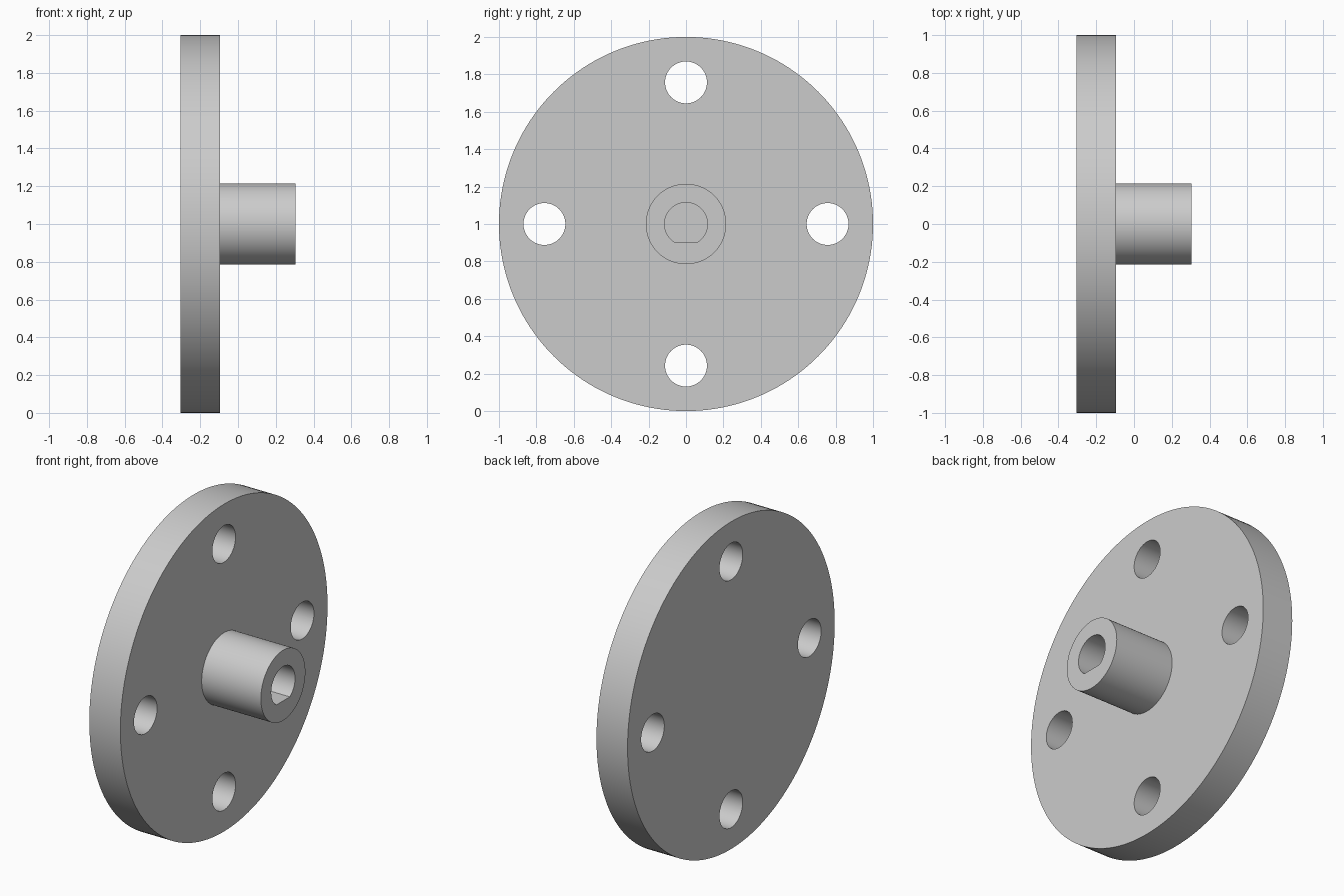
import bpy
import bmesh
from math import pi, cos, sin, asin, radians

cube = bpy.data.objects.get("Cube")
if cube:
    bpy.data.objects.remove(cube, do_unlink=True)

# Main dimensions
BACK, FACE, TIP = -0.305, -0.095, 0.305
CENTRE_Z = 1.0
DISC_R, BOSS_R = 1.0, 0.215
HOLE_R, HOLE_OFFSET = 0.112, 0.757
BORE_R, BORE_FLAT = 0.115, 0.095

metal = bpy.data.materials.new("light grey metal")
metal.use_nodes = True
GREY = (0.6, 0.6, 0.6, 1)
metal.diffuse_color = GREY
metal.node_tree.nodes["Principled BSDF"].inputs["Base Color"].default_value = GREY


def circle(radius, count):
    return [(radius * cos(2 * pi * i / count), radius * sin(2 * pi * i / count))
            for i in range(count)]


def d_shape(radius, flat, count):
    """Circle cut by a straight chord at the bottom."""
    start = -asin(flat / radius)
    sweep = pi - 2 * start
    return [(radius * cos(start + sweep * i / count),
             radius * sin(start + sweep * i / count)) for i in range(count + 1)]


def prism(name, outline, x0, x1, y=0, z=0):
    """Extrude a (y, z) outline along x."""
    bm = bmesh.new()
    base = bm.faces.new([bm.verts.new((x0, y + a, CENTRE_Z + z + b)) for a, b in outline])
    top = bmesh.ops.extrude_face_region(bm, geom=[base])["geom"]
    bmesh.ops.translate(bm, vec=(x1 - x0, 0, 0),
                        verts=[v for v in top if isinstance(v, bmesh.types.BMVert)])
    bmesh.ops.recalc_face_normals(bm, faces=bm.faces)
    mesh = bpy.data.meshes.new(name)
    bm.to_mesh(mesh)
    bm.free()
    mesh.materials.append(metal)
    obj = bpy.data.objects.new(name, mesh)
    bpy.context.collection.objects.link(obj)
    return obj


def combine(target, tool, operation):
    """Apply a boolean and remove the tool object."""
    mod = target.modifiers.new(tool.name, "BOOLEAN")
    mod.operation = operation
    mod.solver = "EXACT"
    mod.object = tool
    bpy.context.view_layer.objects.active = target
    bpy.ops.object.modifier_apply(modifier=mod.name)
    bpy.data.objects.remove(tool, do_unlink=True)


# Disc with the central boss
flange = prism("flange", circle(DISC_R, 160), BACK, FACE)
combine(flange, prism("boss", circle(BOSS_R, 80), -0.2, TIP), "UNION")

# Blind D-shaped shaft bore
combine(flange, prism("bore", d_shape(BORE_R, BORE_FLAT, 56), FACE, TIP + 0.1), "DIFFERENCE")

# Four bolt holes
for i in range(4):
    a = i * pi / 2
    hole = prism("bolt_hole", circle(HOLE_R, 64), BACK - 0.1, FACE + 0.1,
                 HOLE_OFFSET * cos(a), HOLE_OFFSET * sin(a))
    combine(flange, hole, "DIFFERENCE")

# Smooth walls with crisp rims
bpy.ops.object.select_all(action="DESELECT")
flange.select_set(True)
bpy.context.view_layer.objects.active = flange
bpy.ops.object.shade_smooth_by_angle(angle=radians(30))
